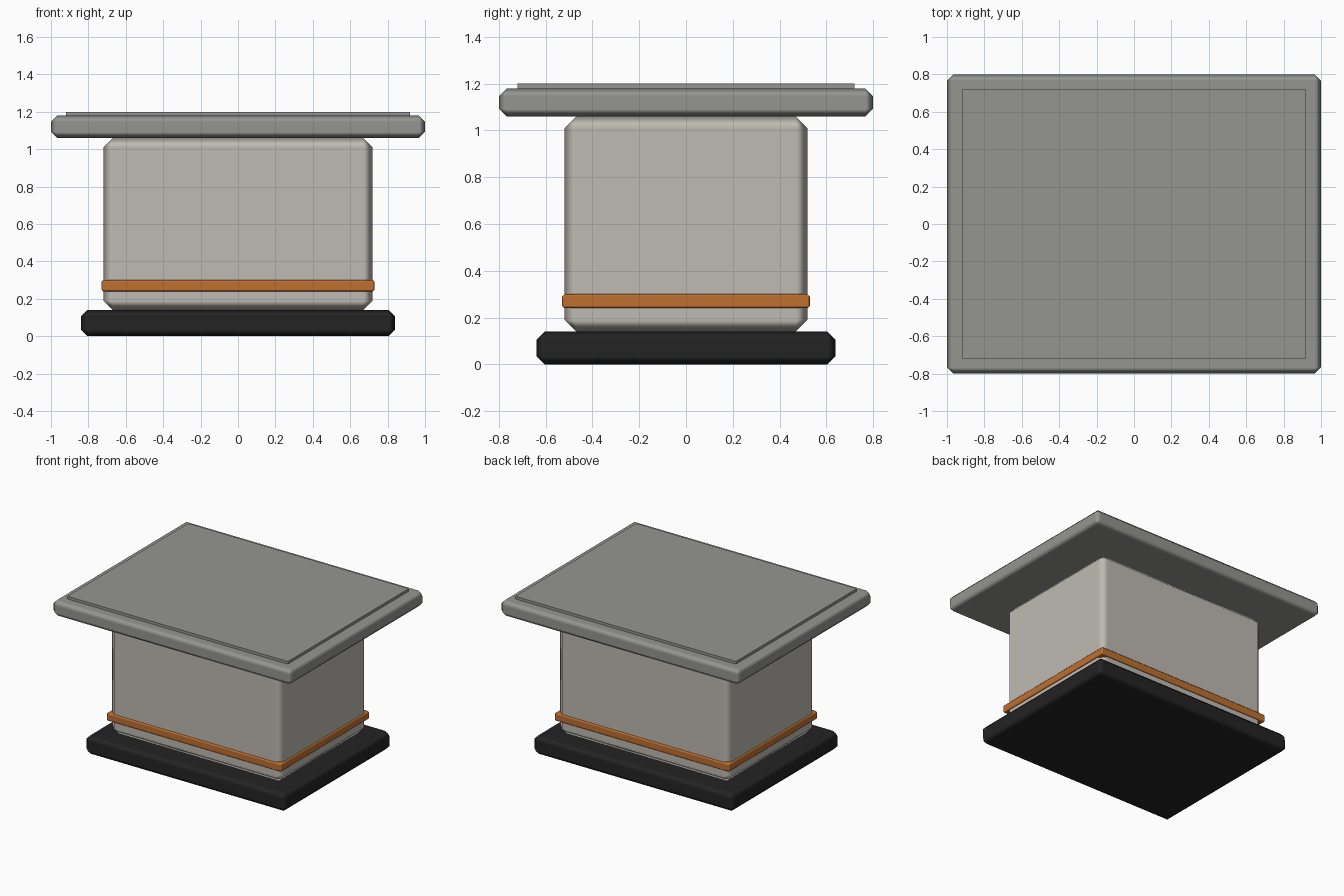
import bpy
import math

cube = bpy.data.objects.get("Cube")
if cube:
    bpy.data.objects.remove(cube, do_unlink=True)


def material(name, rgb):
    m = bpy.data.materials.new(name)
    m.use_nodes = True
    m.diffuse_color = (*rgb, 1)
    bsdf = next(n for n in m.node_tree.nodes if n.type == 'BSDF_PRINCIPLED')
    bsdf.inputs["Base Color"].default_value = (*rgb, 1)
    return m


def box(name, mat, half_x, half_y, z0, z1, chamfer=0.0):
    """Box between two heights with an optional single chamfer on all edges."""
    bpy.ops.mesh.primitive_cube_add(size=2, location=(0, 0, (z0 + z1) / 2))
    ob = bpy.context.object
    ob.name = ob.data.name = name
    ob.scale = (half_x, half_y, (z1 - z0) / 2)
    bpy.ops.object.transform_apply(location=False, rotation=False, scale=True)
    ob.data.materials.append(mat)
    if chamfer:
        bpy.ops.object.shade_smooth()
        bev = ob.modifiers.new("chamfer", 'BEVEL')
        bev.width = chamfer
        bev.segments = 1
        bev.limit_method = 'ANGLE'
        bev.angle_limit = math.radians(30)
        bev.harden_normals = True
    return ob


black = material("black plinth", (0.017, 0.017, 0.018))
stone = material("warm light stone", (0.52, 0.495, 0.45))
copper = material("copper orange", (0.52, 0.16, 0.03))
grey = material("roof grey", (0.30, 0.305, 0.28))

# Plinth and main block
box("plinth", black, 0.84, 0.64, 0.0, 0.14, 0.035)
box("body", stone, 0.72, 0.52, 0.14, 1.06, 0.05)

# Band round the lower part of the block
box("trim_band", copper, 0.73, 0.53, 0.24, 0.30, 0.01)

# Overhanging roof slab with a thin raised panel
box("roof_slab", grey, 1.0, 0.8, 1.06, 1.18, 0.033)
box("roof_panel", grey, 0.92, 0.72, 1.17, 1.20)
